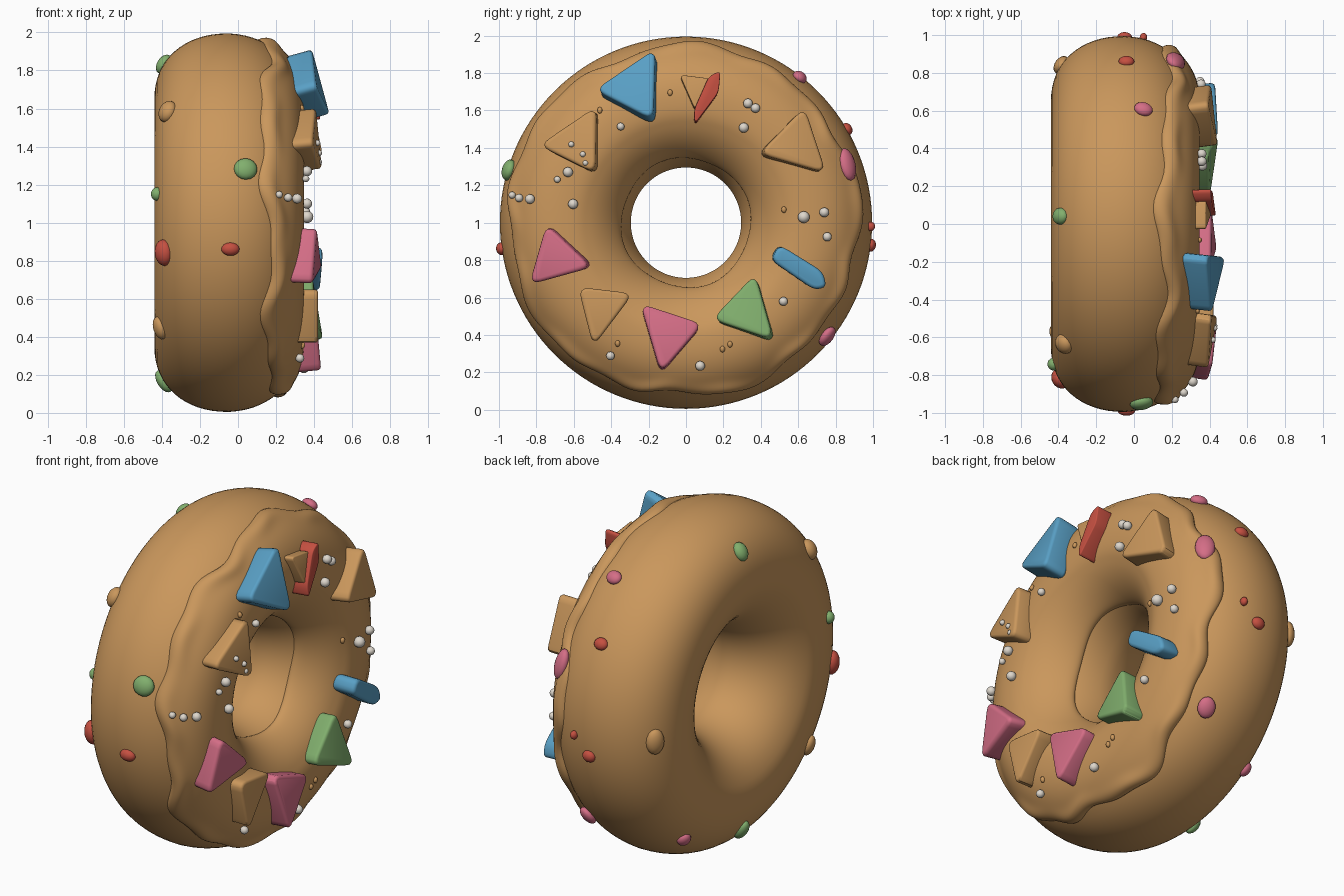
import bpy, bmesh, math
from mathutils import Vector, Matrix

if "Cube" in bpy.data.objects:
    bpy.data.objects.remove(bpy.data.objects["Cube"])

def mat(name, c):
    m = bpy.data.materials.new(name)
    m.diffuse_color = (*c, 1)
    m.use_nodes = True
    m.node_tree.nodes["Principled BSDF"].inputs["Base Color"].default_value = m.diffuse_color
    return m

M = {'tan': mat('tan dough', (.59, .31, .107)), 'blue': mat('blue', (.10, .35, .56)),
     'pink': mat('pink', (.66, .155, .24)), 'green': mat('green', (.22, .43, .155)),
     'red': mat('red', (.56, .08, .053)), 'white': mat('pearl white', (.73, .68, .61))}

# Ring cross-section: superellipse in (x, radius), axis along x, rounder towards the hole
XC, RC, A, B = -.047, .645, .393, .35

def power(v):
    return 2.2 if v > 0 else 2.2 - .25 * min(1, -v * 3)

def spow(c, e):
    return math.copysign(abs(c) ** e, c)

def profile(t, off):
    n = power(math.sin(t))
    return (XC + (A + off) * spow(math.cos(t), 2 / n),
            RC + (B + off) * spow(math.sin(t), 2 / n))

def ring_point(x, r, phi):
    return Vector((x, r * math.cos(phi), 1 + r * math.sin(phi)))

def surface(u, v, phi):
    """Point and normal for normalised section coordinates u (x), v (radius)."""
    p = ring_point(XC + A * u, RC + B * v, phi)
    n = power(v)
    nx, nr = spow(u, n - 1) / A, spow(v, n - 1) / B
    return p, Vector((nx, nr * math.cos(phi), nr * math.sin(phi))).normalized()

def on_icing(y, z):
    v = max(-.97, min(.97, (math.hypot(y, z - 1) - RC) / B))
    n = power(v)
    return surface((1 - abs(v) ** n) ** (1 / n), v, math.atan2(z - 1, y))

def on_side(x, y, z):
    u = max(-.985, min(.985, (x - XC) / A))
    return surface(u, (1 - abs(u) ** 2.2) ** (1 / 2.2), math.atan2(z - 1, y))

def finish(bm, name, color):
    bmesh.ops.recalc_face_normals(bm, faces=bm.faces)
    me = bpy.data.meshes.new(name)
    bm.to_mesh(me)
    bm.free()
    me.materials.append(M[color])
    me.polygons.foreach_set('use_smooth', [True] * len(me.polygons))
    ob = bpy.data.objects.new(name, me)
    bpy.context.collection.objects.link(ob)
    return ob

def grid_ring(name, nphi, nt, fn, close_t):
    bm = bmesh.new()
    g = [[bm.verts.new(fn(2 * math.pi * i / nphi, j / (nt if close_t else nt - 1)))
          for j in range(nt)] for i in range(nphi)]
    for i in range(nphi):
        for j in range(nt if close_t else nt - 1):
            k, l = (i + 1) % nphi, (j + 1) % nt
            bm.faces.new((g[i][j], g[k][j], g[k][l], g[i][l]))
    return finish(bm, name, 'tan')

# Dough, slightly slimmer under the icing
def dough(phi, s):
    t = 2 * math.pi * s
    return ring_point(*profile(t, -.02 * max(0, min(1, math.cos(t) * 1.6))), phi)
grid_ring('dough_ring', 128, 64, dough, True)

# Icing coat with wavy outer and inner edges and a swollen outer lip
def icing(phi, s):
    out = math.radians(59 + 4 * math.sin(phi) - 4 * math.cos(phi) + 4 * math.sin(5 * phi + 1)
                       + 3.5 * math.sin(9 * phi) + 2 * math.sin(17 * phi + 2))
    inn = math.radians(-64 + 2 * math.sin(4 * phi))
    w = 2 * s - 1
    w = math.sin(w * math.pi / 2) * .5 + w * .5      # denser rows at the edges
    t = inn + (out - inn) * (w + 1) / 2
    lip = .012 * math.exp(-((w - .86) / .12) ** 2) * (1 + .6 * math.sin(13 * phi))
    return ring_point(*profile(t, -.035 + .036 * max(0, 1 - w ** 20) ** .5 + lip), phi)
grid_ring('icing', 192, 56, icing, False)

# Chunky candy pieces: prisms with rounded corners lying on the icing
def rounded(pts, k, d):
    c = sum((Vector(p) for p in pts), Vector((0, 0))) / len(pts)
    ps = [c + (Vector(p) - c) * k for p in pts]
    res = []
    for i, p in enumerate(ps):
        ends = []
        for q in (ps[i - 1], ps[(i + 1) % len(ps)]):
            e = q - p
            ends.append(p + e.normalized() * min(d, e.length * .4))
        for j in range(5):
            s = j / 4
            res.append(ends[0] * (1 - s) ** 2 + p * (2 * s * (1 - s)) + ends[1] * s * s)
    return c, res

def candy(name, color, pts, lift=.075, depth=.13, k=1.16, d=.065):
    c, out = rounded(pts, k, d)
    p, n = on_icing(*c)
    bm = bmesh.new()
    def ring(h):
        return [bm.verts.new(Vector((p.x - (n.y * (q.x - c.x) + n.z * (q.y - c.y)) / n.x,
                                     q.x, q.y)) + n * h) for q in out]
    lo, hi = ring(lift - depth), ring(lift)
    bm.faces.new(lo)
    bm.faces.new(hi)
    for i in range(len(out)):
        j = (i + 1) % len(out)
        bm.faces.new((lo[i], lo[j], hi[j], hi[i]))
    ob = finish(bm, name, color)
    b = ob.modifiers.new('round', 'BEVEL')
    b.width, b.segments, b.limit_method, b.angle_limit = .02, 3, 'ANGLE', math.radians(50)

candy('candy_blue_top', 'blue', [(-.45, 1.69), (-.17, 1.88), (-.18, 1.55)], .1, .14)
candy('candy_red', 'red', [(.12, 1.77), (.18, 1.80), (.17, 1.69), (.05, 1.53), (.045, 1.6)], .075, .13, 1.06, .03)
candy('candy_tan_top', 'tan', [(-.03, 1.78), (.13, 1.76), (.05, 1.60)], .05, .1, 1.06, .03)
candy('candy_tan_left', 'tan', [(-.75, 1.41), (-.485, 1.59), (-.49, 1.28)])
candy('candy_tan_right', 'tan', [(.62, 1.585), (.41, 1.37), (.72, 1.28)])
candy('candy_pink_left', 'pink', [(-.73, .97), (-.52, .77), (-.81, .69)])
candy('candy_tan_low', 'tan', [(-.56, .64), (-.305, .61), (-.49, .365)])
candy('candy_pink_low', 'pink', [(-.225, .54), (.065, .445), (-.13, .22)])
candy('candy_green', 'green', [(.37, .69), (.17, .48), (.455, .385)])
candy('candy_blue_edge', 'blue', [(.50, .88), (.455, .80), (.68, .645), (.745, .66), (.725, .74)], .09, .15, 1.03, .05)

# Small flattened chips and pearls
def blob(name, color, p, n, size, seg=16):
    bm = bmesh.new()
    bmesh.ops.create_uvsphere(bm, u_segments=seg, v_segments=seg // 2 + 2, radius=1)
    rot = n.to_track_quat('Z', 'Y').to_matrix().to_4x4()
    bm.transform(Matrix.Translation(p) @ rot @ Matrix.Diagonal((*size, 1)))
    finish(bm, name, color)

# colour, position, half width, half height, thickness
chips = [('green', .04, -.94, 1.28, .062, .058, .035), ('red', -.04, -.99, .86, .048, .035, .03),
         ('red', -.39, -.78, .85, .055, .07, .045), ('tan', -.37, -.62, 1.57, .055, .06, .042),
         ('green', -.425, -.69, 1.14, .034, .036, .033), ('tan', -.41, -.56, .46, .048, .062, .034),
         ('green', -.39, .03, .2, .04, .065, .035), ('green', -.39, .04, 1.81, .045, .055, .035),
         ('pink', .05, .61, 1.78, .05, .04, .03), ('tan', -.385, .8, 1.0, .052, .075, .035),
         ('pink', .22, .86, 1.31, .055, .09, .035), ('red', -.04, .86, 1.5, .042, .035, .028),
         ('red', -.05, .985, .88, .04, .035, .028), ('red', .05, .98, .98, .02, .025, .024),
         ('pink', .12, .77, .38, .05, .06, .03), ('pink', -.35, .5, .31, .04, .045, .03)]
for i, (c, x, y, z, a, b, h) in enumerate(chips):
    p, n = on_side(x, y, z)
    blob(f'chip_{i}', c, p, n, (a, b, h))

pearls = [(.33, 1.635, .026), (.37, 1.61, .025), (.31, 1.51, .027), (.63, 1.03, .032), (.735, 1.055, .026),
          (.75, .925, .024), (.52, .58, .024), (.075, .24, .026), (-.4, .295, .023), (-.35, 1.515, .021),
          (-.63, 1.27, .027), (-.685, 1.23, .018), (-.605, 1.1, .027), (-.825, 1.125, .026),
          (-.88, 1.13, .022), (-.915, 1.145, .019)]
for i, (y, z, s) in enumerate(pearls):
    p, n = on_icing(y, z)
    blob(f'pearl_{i}', 'white', p + n * .018, n, (s, s, s), 14)

# Tiny pearls sitting on a candy, and tan crumbs
for i, (y, z) in enumerate([(-.6, 1.41), (-.55, 1.365), (-.54, 1.32)]):
    p, n = on_icing(y, z)
    blob(f'tiny_pearl_{i}', 'white', p + n * .08, n, (.016,) * 3, 10)
for i, (y, z) in enumerate([(-.46, 1.6), (-.085, 1.695), (.195, .325), (.235, .35), (-.365, .355), (.525, 1.07)]):
    p, n = on_icing(y, z)
    blob(f'crumb_{i}', 'tan', p + n * .005, n, (.014, .018, .012), 10)
